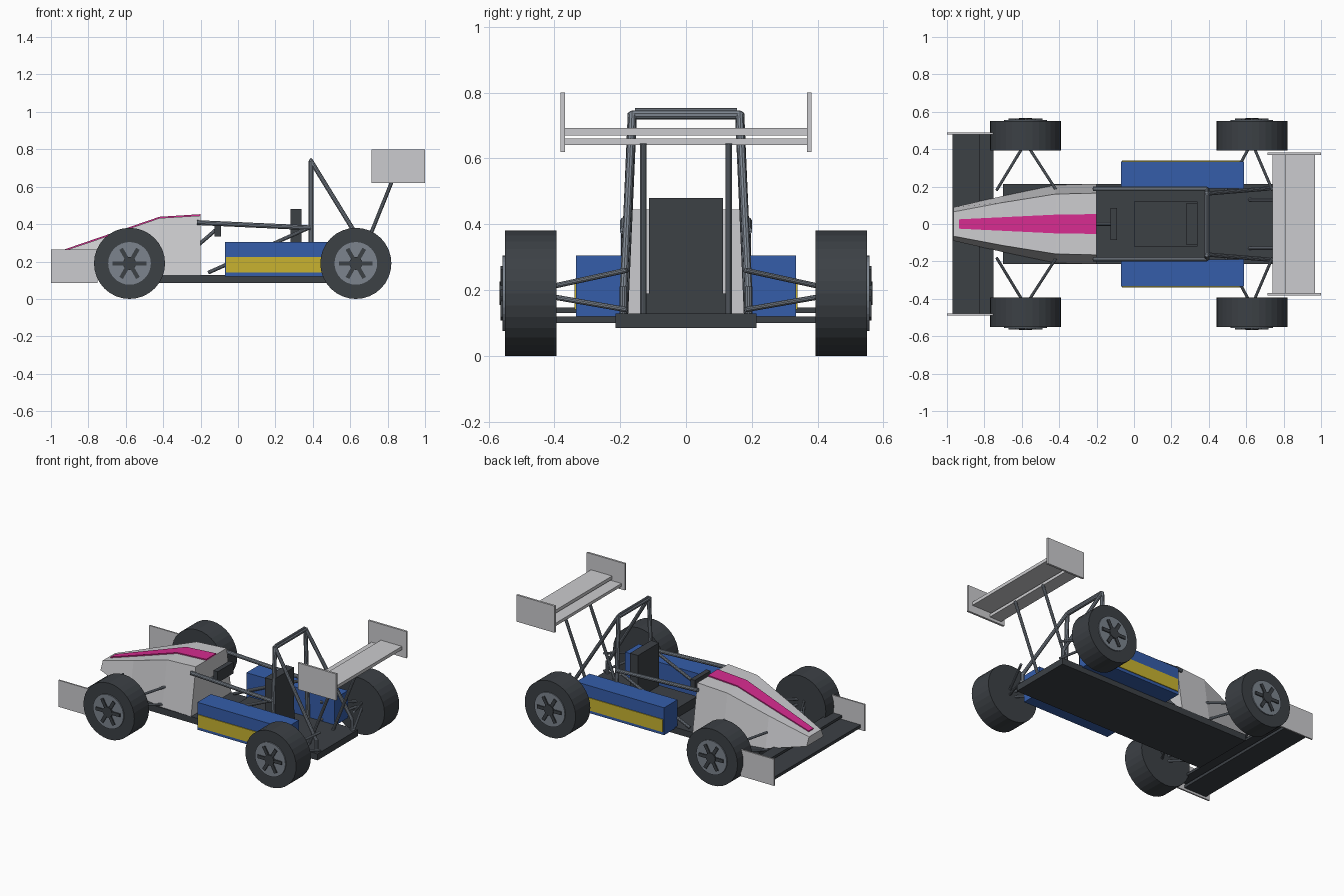
import bpy, bmesh, math
from mathutils import Vector

old = bpy.data.objects.get("Cube")
if old:
    bpy.data.objects.remove(old, do_unlink=True)


def material(name, r, g, b):
    m = bpy.data.materials.new(name)
    m.use_nodes = True
    m.diffuse_color = (r, g, b, 1)
    bsdf = next(n for n in m.node_tree.nodes if n.type == 'BSDF_PRINCIPLED')
    bsdf.inputs["Base Color"].default_value = (r, g, b, 1)
    bsdf.inputs["Roughness"].default_value = 0.6
    return m


LIGHT = material("light_grey", 0.6, 0.6, 0.62)
DARK = material("charcoal", 0.045, 0.052, 0.06)
STEEL = material("steel_grey", 0.2, 0.23, 0.27)
BLUE = material("blue", 0.035, 0.11, 0.4)
YELLOW = material("yellow", 0.58, 0.45, 0.03)
PINK = material("pink", 0.68, 0.025, 0.28)


def finish(name, bm, mat):
    bmesh.ops.recalc_face_normals(bm, faces=bm.faces)
    me = bpy.data.meshes.new(name)
    bm.to_mesh(me)
    bm.free()
    me.materials.append(mat)
    ob = bpy.data.objects.new(name, me)
    bpy.context.collection.objects.link(ob)
    return ob


def box(name, mat, x, y, z):
    """Box from (min, max) ranges."""
    bm = bmesh.new()
    bmesh.ops.create_cube(bm, size=1)
    for v in bm.verts:
        v.co = [r[0] + (c + 0.5) * (r[1] - r[0]) for c, r in zip(v.co, (x, y, z))]
    return finish(name, bm, mat)


def rod(name, mat, a, b, radius, sides=10):
    """Cylinder between two points."""
    a, b = Vector(a), Vector(b)
    bm = bmesh.new()
    bmesh.ops.create_cone(bm, cap_ends=True, segments=sides, radius1=radius,
                          radius2=radius, depth=(b - a).length)
    rot = (b - a).to_track_quat('Z', 'Y')
    for v in bm.verts:
        v.co = rot @ v.co + (a + b) / 2
    return finish(name, bm, mat)


def loft(name, mat, sections):
    """Trapezoid sections along x: (x, bottom half width, top half width, z low, z high)."""
    bm = bmesh.new()
    rings = [[bm.verts.new(p) for p in ((x, -wb, lo), (x, wb, lo), (x, wt, hi), (x, -wt, hi))]
             for x, wb, wt, lo, hi in sections]
    for r, s in zip(rings, rings[1:]):
        for i in range(4):
            j = (i + 1) % 4
            bm.faces.new((r[i], r[j], s[j], s[i]))
    bm.faces.new(rings[0])
    bm.faces.new(rings[-1])
    return finish(name, bm, mat)


def span(side, a, b):
    """Mirrored y range."""
    return sorted((side * a, side * b))


# Floor, nose cowl and its stripe
box("floor", DARK, (-0.70, 0.745), (-0.215, 0.215), (0.085, 0.128))
loft("nose_cowl", LIGHT, [(-0.965, 0.09, 0.065, 0.19, 0.245),
                          (-0.70, 0.15, 0.115, 0.128, 0.335),
                          (-0.42, 0.208, 0.16, 0.128, 0.432),
                          (-0.20, 0.215, 0.165, 0.128, 0.445)])
loft("nose_stripe", PINK, [(-0.935, 0.025, 0.025, 0.25, 0.262),
                           (-0.42, 0.05, 0.05, 0.428, 0.439),
                           (-0.20, 0.053, 0.053, 0.443, 0.453)])

# Cockpit
box("seat_base", DARK, (0, 0.34), (-0.12, 0.12), (0.128, 0.19))
box("seat_back", DARK, (0.28, 0.34), (-0.113, 0.113), (0.19, 0.48))
rod("steering_column", STEEL, (-0.21, 0, 0.29), (-0.10, 0, 0.385), 0.01)
box("steering_wheel", DARK, (-0.125, -0.092), (-0.085, 0.085), (0.335, 0.41))

# Wings
box("front_wing_main", DARK, (-0.97, -0.80), (-0.482, 0.482), (0.10, 0.12))
box("front_wing_flap", DARK, (-0.83, -0.75), (-0.482, 0.482), (0.13, 0.147))
box("rear_wing_lower", LIGHT, (0.74, 0.83), (-0.372, 0.372), (0.64, 0.66))
box("rear_wing_upper", LIGHT, (0.81, 0.968), (-0.372, 0.372), (0.67, 0.692))

# Roll hoop crossbar
rod("roll_hoop_top", STEEL, (0.39, -0.165, 0.732), (0.39, 0.165, 0.732), 0.014)
rod("roll_hoop_cap", STEEL, (0.39, -0.155, 0.745), (0.39, 0.155, 0.745), 0.008)

for side, label in ((1, "left"), (-1, "right")):
    def tube(name, a, b, radius=0.012):
        rod(f"{name}_{label}", STEEL, (a[0], a[1] * side, a[2]), (b[0], b[1] * side, b[2]), radius)

    # Wing end plates and rear wing strut
    box(f"front_end_plate_{label}", LIGHT, (-1, -0.75), span(side, 0.479, 0.489), (0.085, 0.265))
    box(f"rear_end_plate_{label}", LIGHT, (0.715, 1.0), span(side, 0.368, 0.382), (0.62, 0.80))
    tube("wing_strut", (0.62, 0.13, 0.125), (0.83, 0.13, 0.645), 0.01)

    # Side pod with its panel
    box(f"side_pod_{label}", BLUE, (-0.07, 0.588), span(side, 0.19, 0.334), (0.12, 0.305))
    box(f"pod_panel_{label}", YELLOW, (-0.063, 0.575), span(side, 0.333, 0.339), (0.14, 0.225))

    # Tube frame
    tube("roll_hoop_leg", (0.39, 0.19, 0.12), (0.39, 0.163, 0.738), 0.014)
    tube("hoop_brace", (0.72, 0.19, 0.20), (0.39, 0.163, 0.738), 0.012)
    tube("brace_post", (0.72, 0.19, 0.12), (0.72, 0.19, 0.21), 0.012)
    tube("upper_rail", (-0.22, 0.188, 0.408), (0.39, 0.188, 0.38), 0.013)
    tube("diagonal_brace", (-0.16, 0.188, 0.14), (0.39, 0.188, 0.385), 0.01)

    for axle, x, reach in (("front", -0.58, (-0.155, 0.165)), ("rear", 0.63, (-0.14, 0.11))):
        # Upper and lower wishbones
        for level, z_in, z_out in (("upper", 0.26, 0.21), ("lower", 0.14, 0.18)):
            for leg, dx in zip(("fore", "aft"), reach):
                tube(f"{axle}_{level}_{leg}_arm", (x + dx, 0.18, z_in),
                     (x + dx * 0.1, 0.41, z_out), 0.008)

        # Wheel: tyre, rim disc, hub and spokes
        def disc(part, mat, radius, y0, y1, sides):
            rod(f"{axle}_{part}_{label}", mat, (x, side * y0, 0.19), (x, side * y1, 0.19), radius, sides)
        disc("tyre", DARK, 0.19, 0.393, 0.55, 32)
        disc("rim", STEEL, 0.114, 0.54, 0.557, 32)
        disc("hub", DARK, 0.035, 0.55, 0.567, 16)
        for k in range(3):
            bar = box(f"{axle}_spoke_pair_{k + 1}_{label}", DARK, (-0.09, 0.09), (-0.007, 0.007), (-0.011, 0.011))
            bar.location = (x, side * 0.557, 0.19)
            bar.rotation_euler = (0, math.radians(60 * k), 0)
